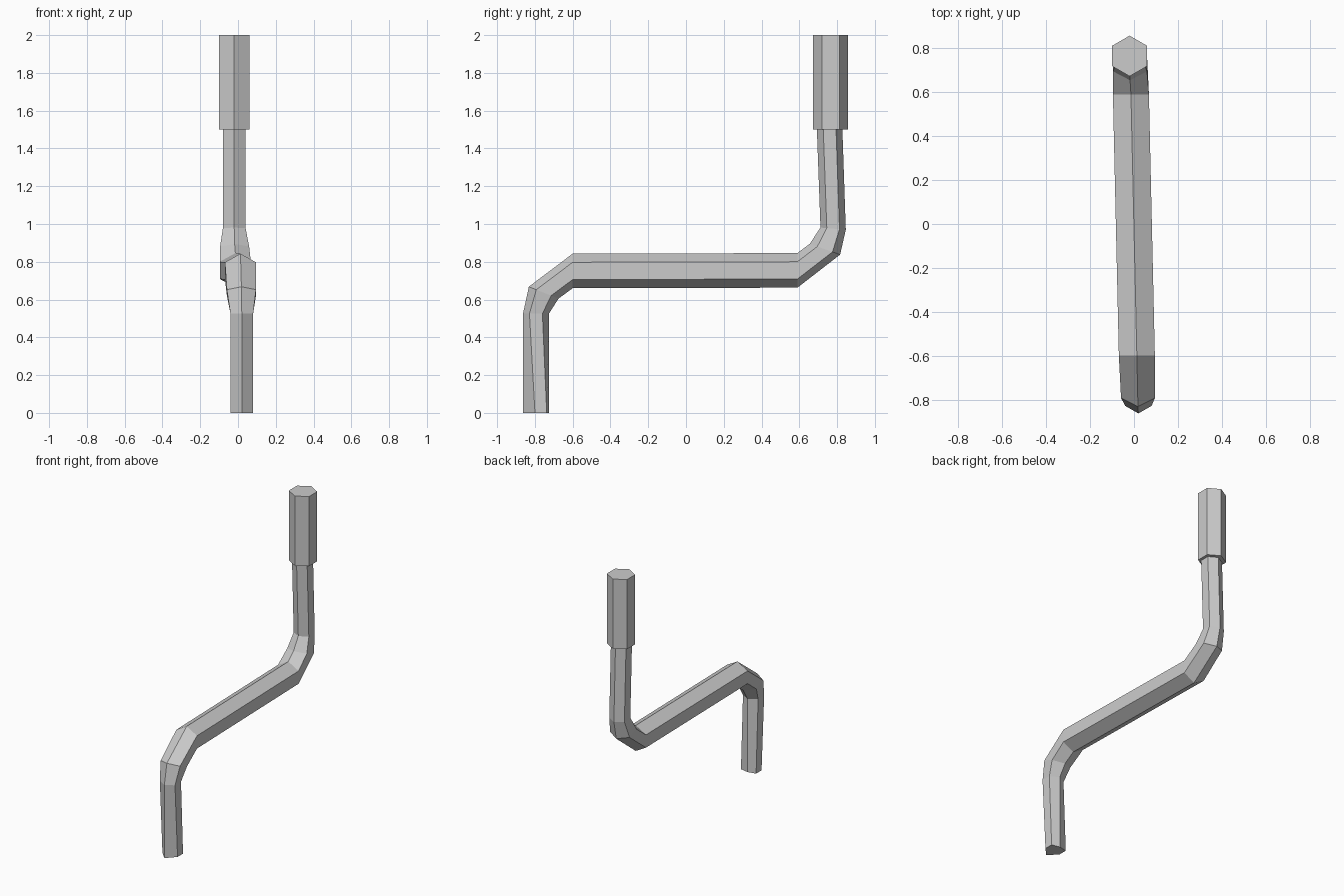
import bpy, bmesh

if "Cube" in bpy.data.objects:
    bpy.data.objects.remove(bpy.data.objects["Cube"])

def loft(name, rings):
    """Skin hexagonal rings given as (x, half_width, edge A (y,z), edge B (y,z), f1, f2)."""
    bm = bmesh.new()
    loops = []
    for x, w, a, b, f1, f2 in rings:
        def at(dx, t):
            return bm.verts.new((x + dx, a[0] + (b[0] - a[0]) * t, a[1] + (b[1] - a[1]) * t))
        loops.append([at(0, 0), at(w, f1), at(w, f2), at(0, 1), at(-w, f2), at(-w, f1)])
    for lo, hi in zip(loops, loops[1:]):
        for i in range(6):
            j = (i + 1) % 6
            bm.faces.new((lo[i], lo[j], hi[j], hi[i]))
    bm.faces.new(loops[0][::-1])
    bm.faces.new(loops[-1])
    bmesh.ops.recalc_face_normals(bm, faces=bm.faces)
    mesh = bpy.data.meshes.new(name)
    bm.to_mesh(mesh)
    bm.free()
    obj = bpy.data.objects.new(name, mesh)
    bpy.context.collection.objects.link(obj)
    return obj

# Bent crank rod: lower shaft, elbow, thick arm, elbow, upper shaft
loft("crank_rod", [
    (0.02, 0.06, (-0.863, 0.0), (-0.725, 0.0), 0.46, 0.91),
    (0.02, 0.06, (-0.863, 0.525), (-0.726, 0.525), 0.25, 0.75),
    (0.018, 0.077, (-0.832, 0.668), (-0.675, 0.605), 0.25, 0.75),
    (0.013, 0.082, (-0.60, 0.843), (-0.60, 0.66), 0.25, 0.75),
    (-0.014, 0.082, (0.59, 0.846), (0.59, 0.663), 0.25, 0.75),
    (-0.018, 0.077, (0.655, 0.895), (0.816, 0.838), 0.25, 0.75),
    (-0.02, 0.06, (0.712, 0.981), (0.846, 0.97), 0.25, 0.75),
    (-0.02, 0.06, (0.693, 1.5), (0.828, 1.5), 0.25, 0.75),
])

# Hexagonal hand grip
loft("hand_grip", [(-0.02, 0.08, (0.673, z), (0.858, z), 0.25, 0.75) for z in (1.5, 2.0)])
